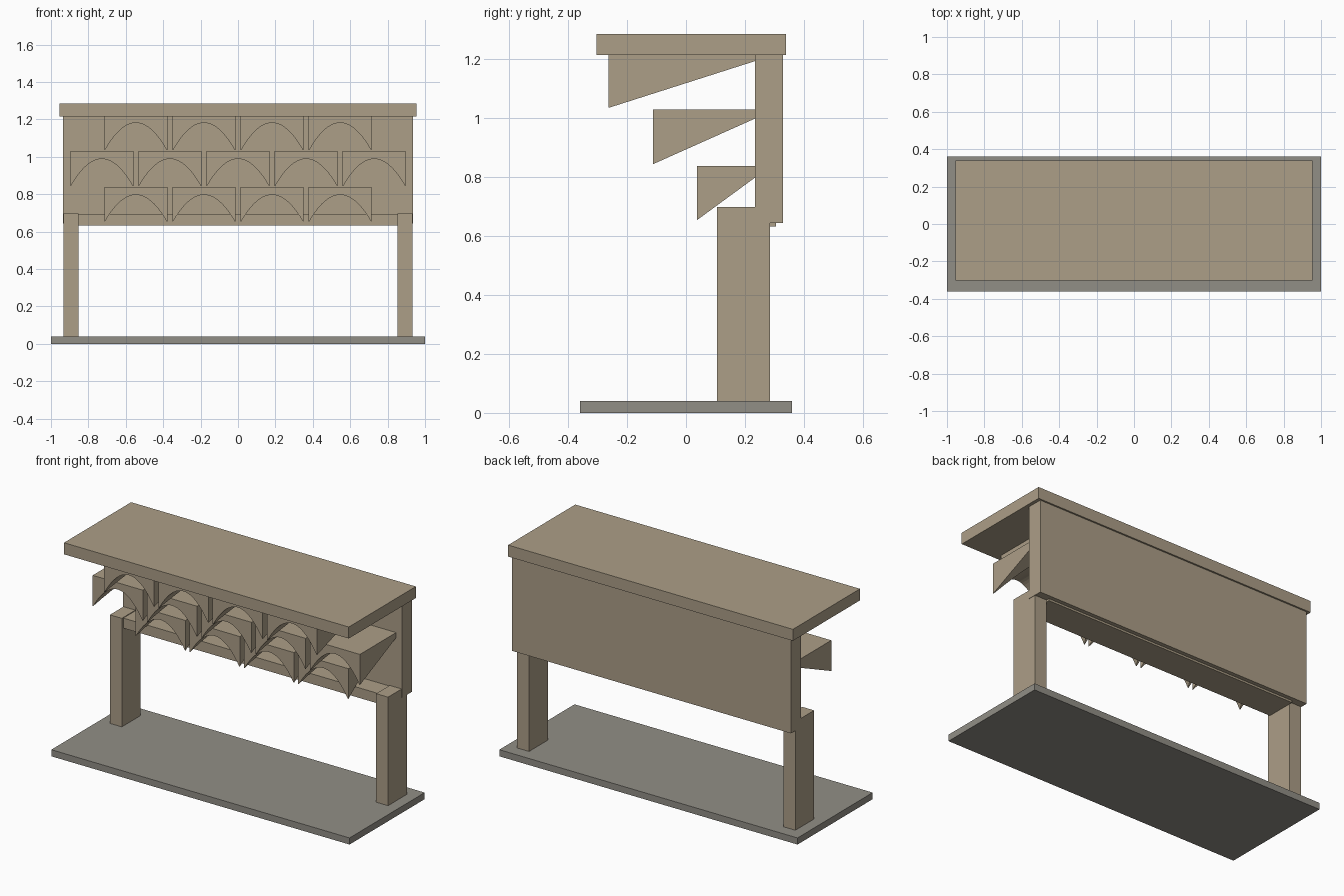
import bpy, bmesh
from mathutils import Vector

if "Cube" in bpy.data.objects:
    bpy.data.objects.remove(bpy.data.objects["Cube"])


def material(name, color):
    m = bpy.data.materials.new(name)
    m.diffuse_color = (*color, 1)
    m.use_nodes = True
    m.node_tree.nodes["Principled BSDF"].inputs["Base Color"].default_value = m.diffuse_color
    return m


STONE = material("tan stone", (0.413, 0.342, 0.242))
GREY = material("grey paving", (0.285, 0.272, 0.238))


def add_object(name, bm, mat):
    bmesh.ops.recalc_face_normals(bm, faces=bm.faces[:])
    mesh = bpy.data.meshes.new(name)
    bm.to_mesh(mesh)
    bm.free()
    mesh.materials.append(mat)
    obj = bpy.data.objects.new(name, mesh)
    bpy.context.collection.objects.link(obj)
    return obj


def box(name, x, y, z, mat=STONE):
    bm = bmesh.new()
    bmesh.ops.create_cube(bm, size=1)
    for v in bm.verts:
        v.co = [lo + (c + 0.5) * (hi - lo) for c, (lo, hi) in zip(v.co, (x, y, z))]
    return add_object(name, bm, mat)


WALL_Y = 0.235
HALF = 0.168      # half width of a corbel
ARCH = 0.165      # half width of its arch


def corbel(name, cx, front, top, tip, peak, root):
    """Arched block whose underside slopes from the front tips up to the wall."""
    bm = bmesh.new()
    profile = [(-HALF, tip), (-HALF, top), (HALF, top), (HALF, tip)]
    n = 20
    for i in range(n + 1):
        t = 1 - 2 * i / n
        profile.append((ARCH * t, tip + (peak - tip) * (1 - t * t)))
    face = bm.faces.new([bm.verts.new((cx + x, front, z)) for x, z in profile])
    ext = bmesh.ops.extrude_face_region(bm, geom=[face])
    moved = [v for v in ext["geom"] if isinstance(v, bmesh.types.BMVert)]
    bmesh.ops.translate(bm, verts=moved, vec=(0, WALL_Y - front, 0))
    bmesh.ops.recalc_face_normals(bm, faces=bm.faces[:])
    # trim everything below the sloping plane, then close the cut
    normal = Vector((0, -(root - tip), WALL_Y - front)).normalized()
    bmesh.ops.bisect_plane(bm, geom=bm.verts[:] + bm.edges[:] + bm.faces[:],
                           plane_co=(0, front, tip - 0.001), plane_no=normal,
                           clear_inner=True)
    bmesh.ops.holes_fill(bm, edges=[e for e in bm.edges if e.is_boundary], sides=0)
    add_object(name, bm, STONE)


# ground slab, posts, lintel, wall and roof slab
box("base_slab", (-1, 1), (-0.36, 0.36), (0, 0.04), GREY)
for side, x in (("left", (-0.933, -0.853)), ("right", (0.853, 0.933))):
    box(side + "_post", x, (0.105, 0.285), (0.04, 0.698))
box("lintel", (-0.853, 0.853), (0.12, 0.305), (0.633, 0.694))
box("back_wall", (-0.935, 0.935), (WALL_Y, 0.33), (0.645, 1.215))
box("roof_slab", (-0.955, 0.955), (-0.303, 0.34), (1.215, 1.285))

# three staggered rows of corbels: count, front, top, tip, peak, height at wall
ROWS = {
    "upper": (4, -0.263, 1.215, 1.036, 1.182, 1.195),
    "middle": (5, -0.112, 1.03, 0.845, 0.989, 1.0),
    "lower": (4, 0.037, 0.838, 0.655, 0.797, 0.80),
}
for row, (count, *dims) in ROWS.items():
    for i in range(count):
        corbel(f"{row}_corbel_{i + 1}", 0.364 * (i - (count - 1) / 2), *dims)
